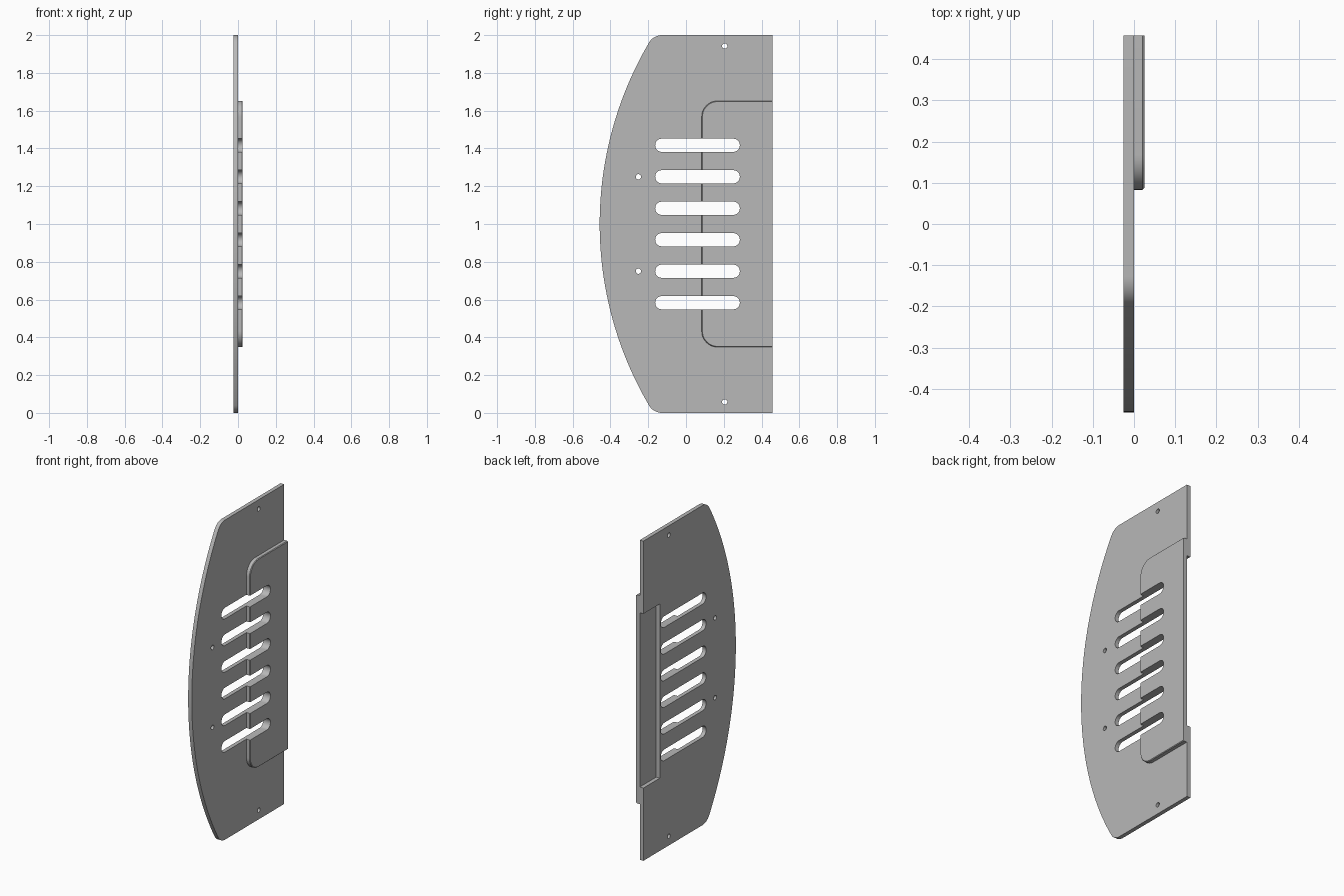
import bpy
import bmesh
from math import sin, cos, pi, radians, sqrt, atan2

cube = bpy.data.objects.get("Cube")
if cube:
    bpy.data.objects.remove(cube, do_unlink=True)

BACK, FRONT, T = 0.457, -0.457, 0.025

grey = bpy.data.materials.new("plain grey")
grey.use_nodes = True
grey.diffuse_color = (0.48, 0.48, 0.48, 1)
grey.node_tree.nodes["Principled BSDF"].inputs["Base Color"].default_value = grey.diffuse_color


def arc(y, z, r, a0, a1, n):
    """Points on an arc in the y-z plane."""
    steps = [a0 + (a1 - a0) * i / n for i in range(n + 1)]
    return [(y + r * cos(a), z + r * sin(a)) for a in steps]


def loft(bm, layers):
    """Closed solid through (x, outline) layers with equal point counts."""
    rings = [[bm.verts.new((x, y, z)) for y, z in pts] for x, pts in layers]
    bm.faces.new(rings[0])
    bm.faces.new(rings[-1])
    for a, b in zip(rings, rings[1:]):
        for i in range(len(a)):
            bm.faces.new((a[i - 1], a[i], b[i], b[i - 1]))


def finish(name, bm):
    bmesh.ops.recalc_face_normals(bm, faces=bm.faces)
    mesh = bpy.data.meshes.new(name)
    bm.to_mesh(mesh)
    bm.free()
    mesh.materials.append(grey)
    obj = bpy.data.objects.new(name, mesh)
    bpy.context.collection.objects.link(obj)
    return obj


# Cutter: six vent slots and four screw holes
bm = bmesh.new()
for i in range(6):
    z = 1 + (i - 2.5) * 0.1667
    r = 0.035
    slot = arc(0.285 - r, z, r, -pi / 2, pi / 2, 16) + arc(-0.163 + r, z, r, pi / 2, 3 * pi / 2, 16)
    loft(bm, [(-0.1, slot), (0.1, slot)])
for y, dz in ((0.205, 0.942), (-0.252, 0.25)):
    for s in (-1, 1):
        hole = arc(y, 1 + s * dz, 0.014, 0, 2 * pi, 24)[:-1]
        loft(bm, [(-0.1, hole), (0.1, hole)])
cutter = finish("opening_cutter", bm)
cutter.hide_render = True

# Main plate: bowed front edge, rounded corners, notch in the back edge
R, r = 1.896, 0.08
centre = FRONT + R
corner_y = centre - sqrt((R - r) ** 2 - (1 - r) ** 2)
tilt = atan2(1 - r, centre - corner_y)
upper = [(0.295, 1.545), (BACK, 1.545), (BACK, 2)]
upper += arc(corner_y, 2 - r, r, pi / 2, pi - tilt, 10)
upper += arc(centre, 1, R, pi - tilt, pi, 32)[1:]
lower = [(y, 2 - z) for y, z in reversed(upper[:-1])]
bm = bmesh.new()
loft(bm, [(-T, upper + lower), (0, upper + lower)])
plate = finish("main_plate", bm)


# Raised cover pad bridging the notch, with a fine chamfer on its outer rim
def pad_outline(inset):
    top, front, rad = 1.652 - inset, 0.083 + inset, 0.085 - inset
    half = [(BACK, top)] + arc(front + rad, top - rad, rad, pi / 2, pi, 12)
    return half + [(y, 2 - z) for y, z in reversed(half)]


bm = bmesh.new()
loft(bm, [(0, pad_outline(0)), (T - 0.004, pad_outline(0)), (T, pad_outline(0.004))])
pad = finish("cover_pad", bm)

# Cut the openings and shade
for obj in (plate, pad):
    mod = obj.modifiers.new("openings", "BOOLEAN")
    mod.operation = "DIFFERENCE"
    mod.solver = "EXACT"
    mod.object = cutter
    bpy.ops.object.select_all(action="DESELECT")
    obj.select_set(True)
    bpy.context.view_layer.objects.active = obj
    bpy.ops.object.modifier_apply(modifier=mod.name)
    bpy.ops.object.shade_smooth_by_angle(angle=radians(30))
bpy.data.objects.remove(cutter, do_unlink=True)
